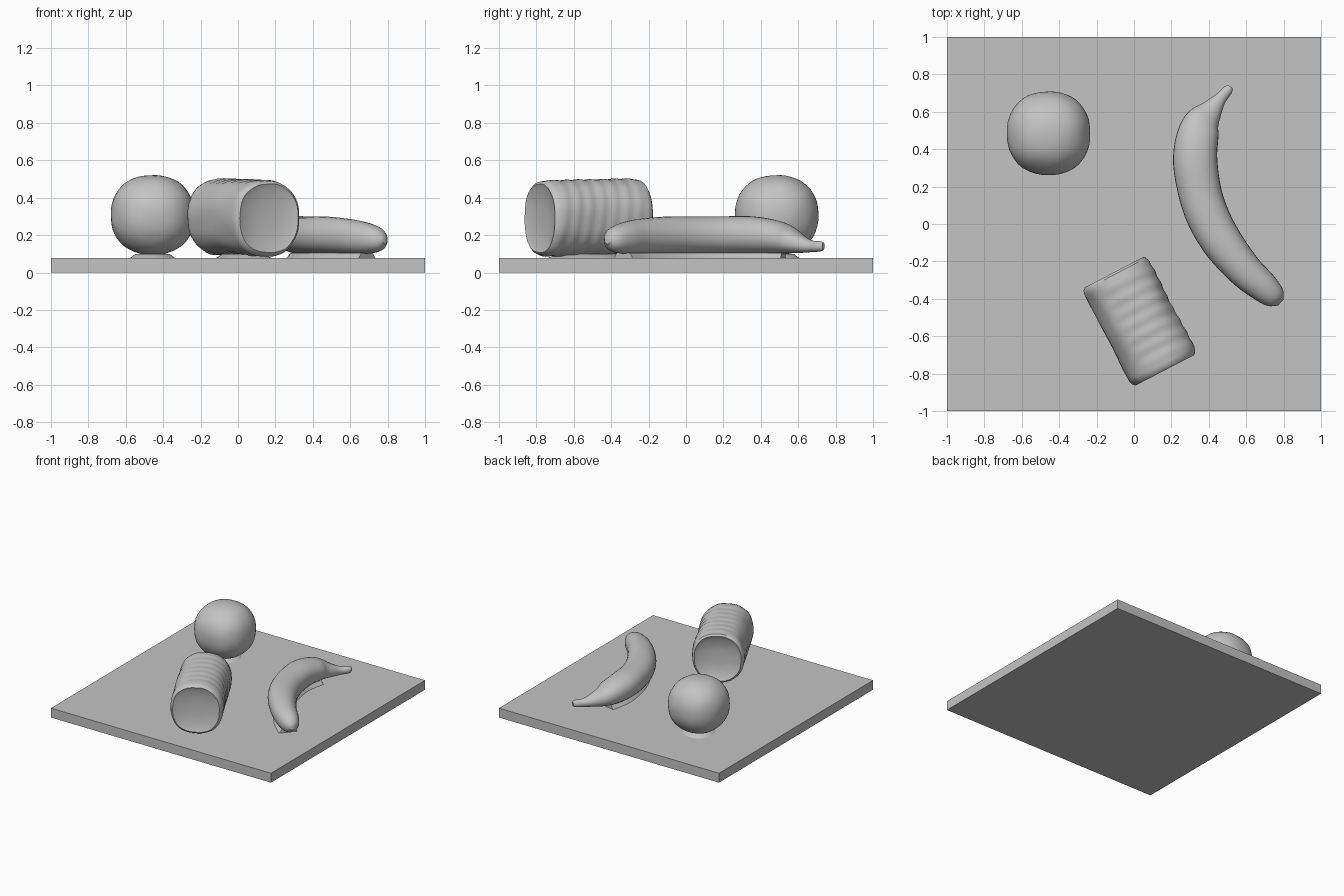
import bpy, bmesh, math
from mathutils import Vector, Matrix, noise

cube = bpy.data.objects.get("Cube")
if cube:
    bpy.data.objects.remove(cube)

grey = bpy.data.materials.new("clay grey")
grey.use_nodes = True
grey.diffuse_color = (0.55, 0.55, 0.55, 1)
grey.node_tree.nodes["Principled BSDF"].inputs["Base Color"].default_value = grey.diffuse_color


def finish(bm, name, smooth=40):
    """Turn a bmesh into a named, coloured object."""
    bmesh.ops.recalc_face_normals(bm, faces=bm.faces)
    mesh = bpy.data.meshes.new(name)
    bm.to_mesh(mesh)
    bm.free()
    mesh.materials.append(grey)
    obj = bpy.data.objects.new(name, mesh)
    bpy.context.collection.objects.link(obj)
    bpy.ops.object.select_all(action='DESELECT')
    obj.select_set(True)
    bpy.context.view_layer.objects.active = obj
    if smooth:
        bpy.ops.object.shade_smooth_by_angle(angle=math.radians(smooth))
    return obj


def loft(bm, rings):
    """Skin a list of point rings and close both ends."""
    loops = [[bm.verts.new(p) for p in ring] for ring in rings]
    n = len(loops[0])
    for a, b in zip(loops, loops[1:]):
        for i in range(n):
            j = (i + 1) % n
            bm.faces.new((a[i], a[j], b[j], b[i]))
    bm.faces.new(loops[0])
    bm.faces.new(loops[-1])


def rounded(angle, power):
    """Point on a superellipse of unit radius."""
    c, s = math.cos(angle), math.sin(angle)
    return (math.copysign(abs(c) ** (2 / power), c),
            math.copysign(abs(s) ** (2 / power), s))


def spline(points, steps):
    """Smooth Catmull-Rom samples through points of any dimension."""
    pts = [points[0]] + points + [points[-1]]
    out = []
    for k in range(len(points) - 1):
        p0, p1, p2, p3 = (Vector(p) for p in pts[k:k + 4])
        for i in range(steps):
            t = i / steps
            out.append(p1 + (p2 - p0) * (t / 2) + (2 * p0 - 5 * p1 + 4 * p2 - p3) * (t * t / 2)
                       + (3 * p1 - p0 - 3 * p2 + p3) * (t ** 3 / 2))
    return out + [Vector(points[-1])]


def contact(name, centre, size, turn=0):
    """Low swelling where an object meets the board."""
    bm = bmesh.new()
    bmesh.ops.create_cone(bm, cap_ends=True, segments=32, radius1=1, radius2=0.7, depth=0.03,
                          matrix=Matrix.Translation((*centre, 0.085))
                          @ Matrix.Rotation(turn, 4, 'Z') @ Matrix.Diagonal((*size, 1, 1)))
    finish(bm, name)


# Square board
bm = bmesh.new()
bmesh.ops.create_cube(bm, size=1, matrix=Matrix.Translation((0, 0, 0.0385))
                      @ Matrix.Diagonal((2, 2, 0.077, 1)))
finish(bm, "board", smooth=0)

# Round fruit, slightly boxy and uneven
bm = bmesh.new()
bmesh.ops.create_icosphere(bm, subdivisions=4, radius=1)
for v in bm.verts:
    d = v.co.normalized()
    boxy = sum(abs(c) ** 2.25 for c in d) ** (-1 / 2.25)
    r = boxy * (1 + 0.012 * noise.noise(d * 3))
    v.co = Vector((d.x * 0.223, d.y * 0.223, d.z * 0.213)) * r + Vector((-0.457, 0.485, 0.307))
finish(bm, "round_fruit")
contact("round_fruit_contact", (-0.457, 0.485), (0.13, 0.13))

# Rough log with dished ends
back, front = Vector((-0.107, -0.258, 0.3)), Vector((0.165, -0.782, 0.29))
axis = (front - back).normalized()
side = Vector((-axis.y, axis.x, 0)).normalized()
# position along the log, scale of the section
profile = [(0.05, 0.3), (0.03, 0.75), (0, 0.9), (0.02, 0.97)]
profile += [(0.06 + 0.88 * i / 30, 1) for i in range(31)]
profile += [(0.98, 0.965), (1, 0.9), (0.98, 0.75), (0.965, 0.3)]
rings = []
for t, scale in profile:
    ring = []
    for i in range(48):
        c, s = rounded(math.tau * i / 48, 2.35)
        rough = 1 + 0.012 * math.sin(t * 50 + 2 * s) * (c > -0.5) * (scale == 1)
        rough += 0.03 * noise.noise(Vector((c * 2, s * 2, t * 3)))
        p = back.lerp(front, t) + side * (c * 0.195 * scale * rough)
        p.z += s * 0.203 * scale * rough
        ring.append(p)
    rings.append(ring)
bm = bmesh.new()
loft(bm, rings)
finish(bm, "log")
contact("log_contact", (0.03, -0.52), (0.12, 0.26), math.atan2(axis.x, -axis.y))

# Banana path: x, y, z, half width, half height, from stem to tip
path = [(0.515, 0.735, 0.142, 0.012, 0.018), (0.503, 0.718, 0.14, 0.026, 0.027),
        (0.46, 0.668, 0.141, 0.034, 0.032), (0.415, 0.61, 0.155, 0.06, 0.05),
        (0.355, 0.52, 0.185, 0.104, 0.083), (0.327, 0.36, 0.2, 0.118, 0.1),
        (0.35, 0.18, 0.2, 0.116, 0.1), (0.4, 0.03, 0.2, 0.114, 0.1),
        (0.48, -0.11, 0.199, 0.108, 0.1), (0.59, -0.245, 0.193, 0.095, 0.094),
        (0.69, -0.335, 0.183, 0.082, 0.083), (0.755, -0.393, 0.176, 0.06, 0.06),
        (0.785, -0.42, 0.173, 0.02, 0.02)]


def sweep(name, samples, section):
    """Loft a section along the path, kept upright."""
    rings = []
    for i, q in enumerate(samples):
        d = samples[min(i + 1, len(samples) - 1)] - samples[max(i - 1, 0)]
        across = Vector((d[1], -d[0], 0)).normalized()
        rings.append([Vector((q[0], q[1], 0)) + across * w + Vector((0, 0, h))
                      for w, h in section(q)])
    bm = bmesh.new()
    loft(bm, rings)
    finish(bm, name)


def banana_section(q):
    for i in range(28):
        c, s = rounded(math.tau * i / 28, 2.15)
        yield c * q[3], q[2] + s * q[4]


def skirt_section(q):
    return [(-0.075, 0.07), (-0.045, 0.105), (0.045, 0.105), (0.075, 0.07)]


sweep("banana", spline(path, 5), banana_section)
sweep("banana_contact", spline(path[4:-2], 5), skirt_section)
